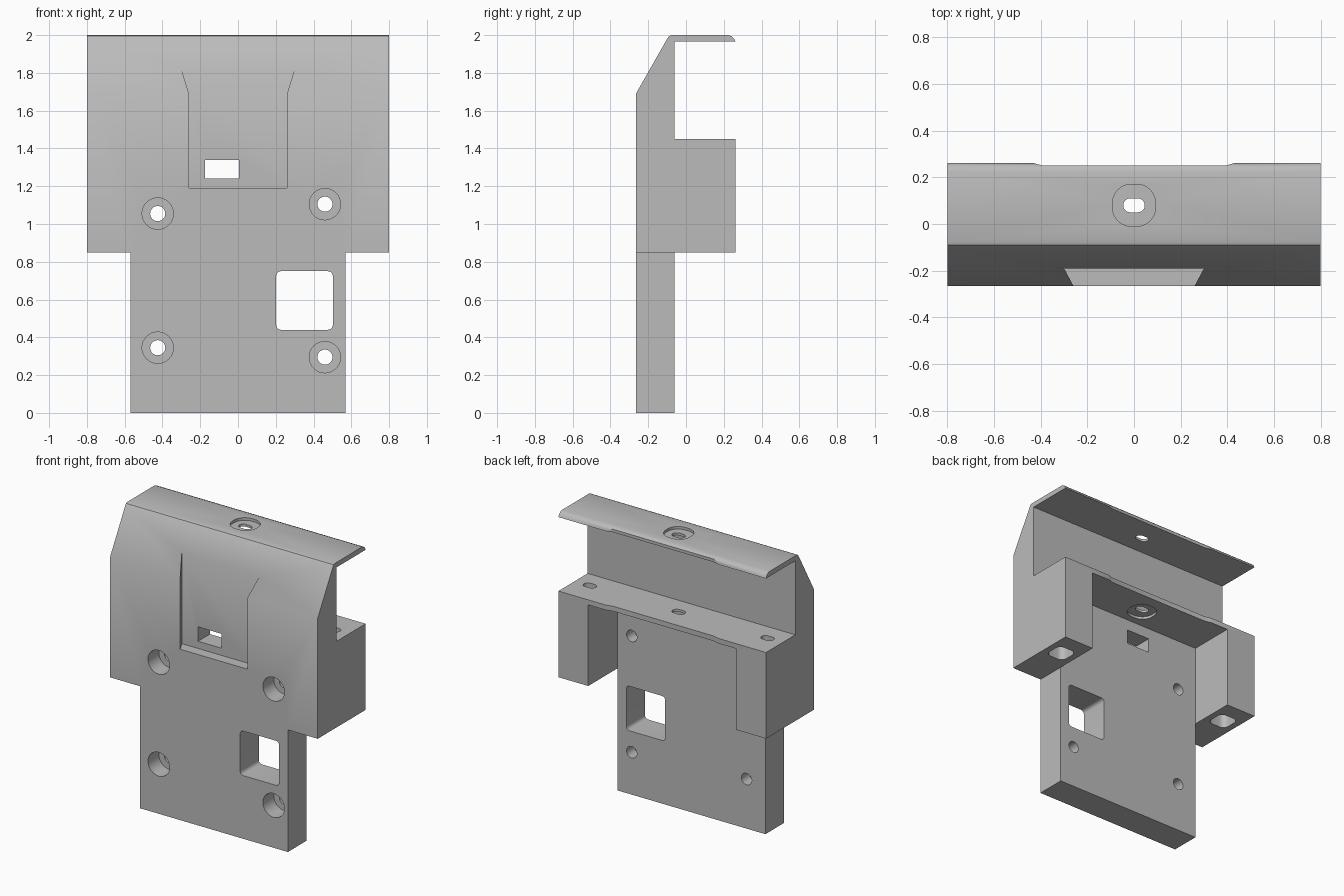
import bpy
import bmesh
from math import cos, sin, pi, radians

cube = bpy.data.objects.get("Cube")
if cube:
    bpy.data.objects.remove(cube, do_unlink=True)

grey = bpy.data.materials.new("plain grey")
grey.use_nodes = True
COLOUR = (0.5, 0.5, 0.5, 1)
grey.diffuse_color = COLOUR
grey.node_tree.nodes["Principled BSDF"].inputs["Base Color"].default_value = COLOUR


def prism(name, outline, axis, lo, hi):
    """Extrude a 2D outline along one axis from lo to hi."""
    place = {"x": lambda u, v: (lo, u, v),
             "y": lambda u, v: (u, lo, v),
             "z": lambda u, v: (u, v, lo)}[axis]
    step = [(hi - lo) * (axis == a) for a in "xyz"]
    bm = bmesh.new()
    face = bm.faces.new([bm.verts.new(place(u, v)) for u, v in outline])
    ext = bmesh.ops.extrude_face_region(bm, geom=[face])
    moved = [g for g in ext["geom"] if isinstance(g, bmesh.types.BMVert)]
    bmesh.ops.translate(bm, verts=moved, vec=step)
    bmesh.ops.remove_doubles(bm, verts=bm.verts, dist=0.0001)
    bmesh.ops.recalc_face_normals(bm, faces=bm.faces)
    mesh = bpy.data.meshes.new(name)
    bm.to_mesh(mesh)
    bm.free()
    mesh.materials.append(grey)
    ob = bpy.data.objects.new(name, mesh)
    bpy.context.collection.objects.link(ob)
    return ob


def box(x0, y0, x1, y1):
    return [(x0, y0), (x1, y0), (x1, y1), (x0, y1)]


def rounded(cx, cy, w, h, r, n=8):
    """Rectangle with rounded corners; a circle when w = h = 2r."""
    pts = []
    for q, (sx, sy) in enumerate([(1, 1), (-1, 1), (-1, -1), (1, -1)]):
        for i in range(n + 1):
            a = (q + i / n) * pi / 2
            pts.append((cx + sx * (w / 2 - r) + r * cos(a),
                        cy + sy * (h / 2 - r) + r * sin(a)))
    # drop coincident points where a straight side has no length
    return [p for i, p in enumerate(pts)
            if abs(p[0] - pts[i - 1][0]) + abs(p[1] - pts[i - 1][1]) > 0.0001]


def cut(outline, axis, lo, hi):
    """Subtract a prism from the bracket body."""
    cutter = prism("cutter", outline, axis, lo, hi)
    cutter.hide_render = True
    mod = body.modifiers.new("cut", "BOOLEAN")
    mod.operation = "DIFFERENCE"
    mod.solver = "EXACT"
    mod.object = cutter
    bpy.ops.object.modifier_apply(modifier=mod.name)
    bpy.data.objects.remove(cutter, do_unlink=True)


FRONT, BACK, REAR = -0.265, -0.06, 0.262
SHELF, SHELF_UNDER, LEG = 1.45, 1.415, 0.85
SLOT_Y = 0.08

# Side profile: plate, sloped top, thin top lip and rear block
profile = [(FRONT, 0), (BACK, 0), (BACK, LEG), (REAR, LEG), (REAR, SHELF),
           (BACK, SHELF), (BACK, 1.965), (REAR, 1.965), (0.256, 1.98),
           (0.243, 1.993), (0.225, 2), (-0.075, 2), (-0.09, 1.995),
           (-0.1, 1.98), (FRONT, 1.69)]
body = prism("bracket_body", profile, "x", -0.8, 0.8)
bpy.ops.object.select_all(action="DESELECT")
bpy.context.view_layer.objects.active = body
body.select_set(True)

# Narrow lower plate and the pocket between the rear legs
for s in (-1, 1):
    cut(box(*sorted((s * 0.57, s))[:1], -0.1, max(s * 0.57, s), LEG), "y", -1, 1)
cut(box(-0.57, LEG - 0.1, 0.57, SHELF_UNDER), "y", BACK, 0.5)

# Shallow relief along the rear edges of lip and shelf
cut([(-0.44, REAR + 0.001), (-0.42, 0.258), (-0.39, 0.25), (0.39, 0.25),
     (0.42, 0.258), (0.44, REAR + 0.001), (0.44, 0.4), (-0.44, 0.4)], "z", 1.3, 2.1)

# Dovetail recess on the front
cut([(-0.23, -0.321), (0.23, -0.321), (0.3, -0.19), (-0.3, -0.19)], "z", 1.19, 2.1)

# Windows through the plate
cut(box(-0.175, 1.24, 0.005, 1.34), "y", -1, 0.05)
cut(rounded(0.352, 0.595, 0.3, 0.31, 0.025, 4), "y", -1, 0.05)

# Counterbored screw holes
for x, z in [(-0.425, 1.055), (-0.425, 0.345), (0.46, 1.105), (0.46, 0.295)]:
    cut(rounded(x, z, 0.08, 0.08, 0.04), "y", -1, 0.05)
    cut(rounded(x, z, 0.166, 0.166, 0.083), "y", -1, FRONT + 0.12)


def slot(x):
    return rounded(x, SLOT_Y, 0.092, 0.06, 0.03)


def counterbore(x):
    return rounded(x, SLOT_Y, 0.184, 0.18, 0.08)


# Slots through lip and shelf, with their recesses
cut(slot(0), "z", 1.3, 2.1)
cut(counterbore(0), "z", 1.982, 2.1)
cut(counterbore(0), "z", 1.3, SHELF_UNDER + 0.018)
for x in (-0.685, 0.685):
    cut(slot(x), "z", 1.3, 1.6)
    cut(rounded(x, SLOT_Y, 0.14, 0.14, 0.04, 6), "z", 0.5, SHELF_UNDER)

bpy.ops.object.shade_smooth_by_angle(angle=radians(30))
